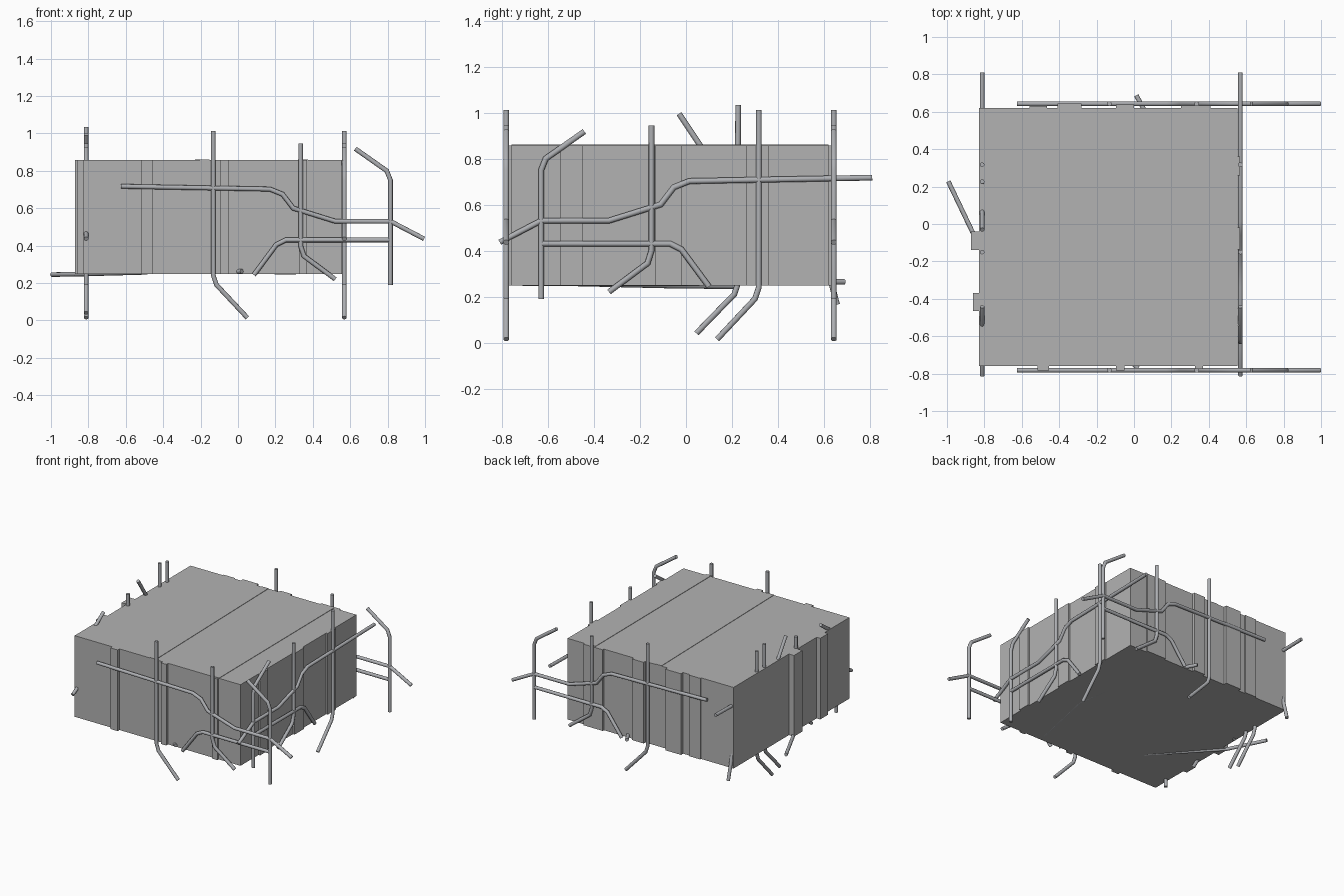
import bpy, bmesh, math
from mathutils import Matrix, Vector

if "Cube" in bpy.data.objects:
    bpy.data.objects.remove(bpy.data.objects["Cube"])


def material(name, rgb):
    m = bpy.data.materials.new(name)
    m.diffuse_color = (*rgb, 1)
    m.use_nodes = True
    m.node_tree.nodes["Principled BSDF"].inputs["Base Color"].default_value = m.diffuse_color
    return m


grey = material("light grey", (0.45, 0.45, 0.45))
steel = material("pipe grey", (0.42, 0.43, 0.45))


def box(name, x0, x1, y0, y1, z0, z1, skew=0.0):
    """Axis-aligned block; skew slides its front (-y) end along x."""
    bm = bmesh.new()
    bmesh.ops.create_cube(bm, size=1)
    for v in bm.verts:
        front = v.co.y < 0
        v.co = Vector((x1 if v.co.x > 0 else x0,
                       y0 if front else y1,
                       z1 if v.co.z > 0 else z0))
        if front:
            v.co.x += skew
    me = bpy.data.meshes.new(name)
    bm.to_mesh(me)
    bm.free()
    me.materials.append(grey)
    ob = bpy.data.objects.new(name, me)
    bpy.context.collection.objects.link(ob)


def pipe(name, points, r=0.0125, sides=10):
    """Round capped tube with mitred corners along the points."""
    pts = [Vector(p) for p in points]
    dirs = [(b - a).normalized() for a, b in zip(pts, pts[1:])]
    bm = bmesh.new()
    side = dirs[0].orthogonal().normalized()
    other = dirs[0].cross(side)
    ring = [pts[0] + r * (math.cos(a) * side + math.sin(a) * other)
            for a in (2 * math.pi * k / sides for k in range(sides))]
    prev = [bm.verts.new(c) for c in ring]
    bm.faces.new(prev[::-1])
    for i, d in enumerate(dirs):
        end = pts[i + 1]
        n = (d + dirs[i + 1]).normalized() if i + 1 < len(dirs) else d
        # slide each ring point along the pipe onto the mitre plane
        cur = [bm.verts.new(v.co + d * ((end - v.co).dot(n) / d.dot(n)))
               for v in prev]
        for k in range(sides):
            j = (k + 1) % sides
            f = bm.faces.new((prev[k], prev[j], cur[j], cur[k]))
            f.smooth = True
        prev = cur
    bm.faces.new(prev)
    bmesh.ops.recalc_face_normals(bm, faces=bm.faces)
    for e in bm.edges:
        if len(e.link_faces) == 2 and e.calc_face_angle() > math.radians(40):
            e.smooth = False
    me = bpy.data.meshes.new(name)
    bm.to_mesh(me)
    bm.free()
    me.materials.append(steel)
    ob = bpy.data.objects.new(name, me)
    bpy.context.collection.objects.link(ob)


# Main block
X0, X1, Y0, Y1, Z0, Z1 = -0.83, 0.553, -0.76, 0.62, 0.247, 0.858
box("main_block", X0, X1, Y0, Y1, Z0, Z1)

# Low slightly skewed strips across the top
box("top_strip_left", -0.23, -0.18, Y0, Y1, Z1 - 0.02, Z1 + 0.003, 0.028)
box("top_strip_right", 0.32, 0.367, Y0, Y1, Z1 - 0.02, Z1 + 0.003, 0.008)

# Full-height ribs on the four walls
for a, b, y in ((-0.515, -0.455, -0.782), (-0.095, -0.05, -0.782),
                (0.325, 0.37, -0.775)):
    box("front_rib", a, b, y, Y0 + 0.02, Z0, Z1)
for a, b, y in ((-0.56, -0.465, 0.63), (-0.41, -0.28, 0.645),
                (-0.095, 0.0, 0.64), (0.25, 0.41, 0.634)):
    box("back_rib", a, b, Y1 - 0.02, y, Z0, Z1)
for a, b in ((-0.545, -0.45), (-0.135, -0.02), (0.26, 0.36)):
    box("right_rib", X1 - 0.02, 0.566, a, b, Z0, Z1)
for a, b, x in ((-0.14, -0.04, -0.872), (-0.465, -0.37, -0.86)):
    box("left_rib", x, X0 + 0.02, a, b, Z0, Z1)

# One pipe layout, drawn as (distance along the wall, height)
LAYOUT = {
    "upper_run": ((-0.625, 0.717), (0.17, 0.702), (0.238, 0.675), (0.295, 0.6),
                  (0.52, 0.53), (0.815, 0.53), (0.995, 0.436)),
    "lower_run": ((0.085, 0.243), (0.205, 0.405), (0.255, 0.43), (0.815, 0.43)),
    "long_riser": ((-0.132, 1.012), (-0.132, 0.24), (-0.115, 0.19),
                   (0.05, 0.014)),
    "short_riser": ((0.335, 0.945), (0.335, 0.4), (0.352, 0.345), (0.52, 0.22)),
    "outer_riser": ((0.627, 0.918), (0.795, 0.8), (0.815, 0.75), (0.815, 0.19)),
}
WALLS = {
    "front": lambda t, z: (t, -0.782, z),
    "back": lambda t, z: (t, 0.643, z),
    "right": lambda t, z: (0.569, 0.185 - t, z),
    "left": lambda t, z: (-0.812, 0.185 - t, z),
}
for wall, place in WALLS.items():
    for part, pts in LAYOUT.items():
        pipe(f"{wall}_{part}", [place(*p) for p in pts])

# Extra pipes half buried in the left wall
for name, pts in (
        ("left_extra_riser", ((0.227, 1.033), (0.222, 0.245), (0.21, 0.21),
                              (0.045, 0.04))),
        ("left_slanted_pipe", ((-0.03, 0.995), (0.12, 0.77))),
        ("left_corner_pipe", ((0.59, 0.42), (0.657, 0.165)))):
    pipe(name, [(-0.812, y, z) for y, z in pts])

# Pipes running along the underside
pipe("under_pipe_left", ((-0.993, 0.228, 0.245), (-0.865, -0.04, 0.247),
                         (-0.49, -0.47, 0.257)))
pipe("under_pipe_back", ((0.012, 0.688, 0.264), (0.24, 0.27, 0.26),
                         (0.305, -0.21, 0.258), (0.2, -0.71, 0.258)))
pipe("under_pipe_front", ((-0.25, -0.5, 0.262), (0.02, -0.772, 0.262)))
